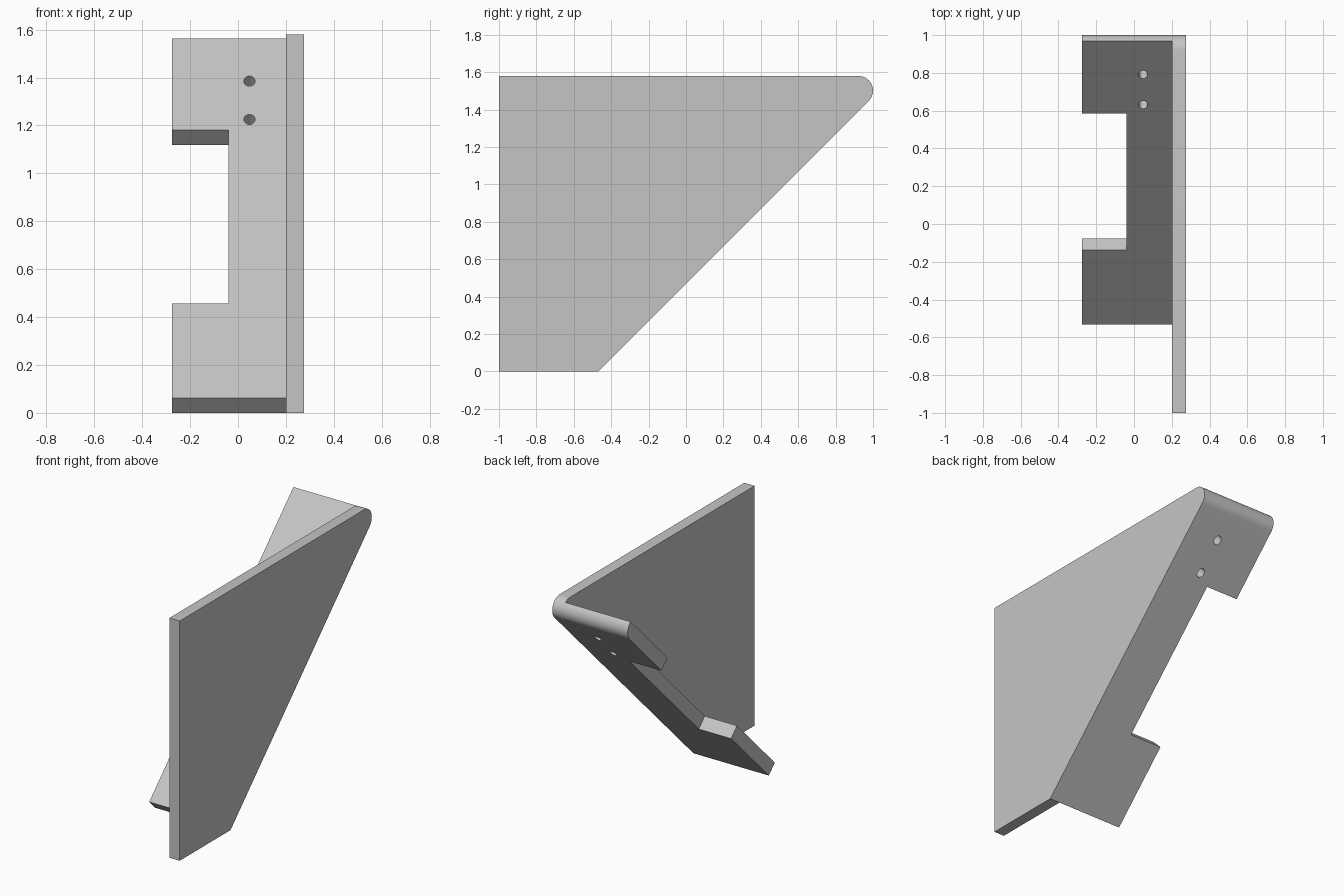
import bpy, bmesh, math
from mathutils import Matrix, Vector

cube = bpy.data.objects.get("Cube")
if cube:
    bpy.data.objects.remove(cube)

# Main dimensions
HALF_W = 0.275            # half of the overall width
PLATE_X = 0.2             # inner face of the side plate
NOTCH_X = -0.04           # depth of the cut between the two tabs
TOP = 1.58
FOOT_Y = -0.47            # where the sloping edge meets the bottom
THICK = 0.062             # flange thickness measured along y and z
R = 0.078                 # radius of the nose

grey = bpy.data.materials.new("Grey metal")
grey.use_nodes = True
colour = (0.56, 0.56, 0.56, 1)
grey.diffuse_color = colour
grey.node_tree.nodes["Principled BSDF"].inputs["Base Color"].default_value = colour


def add_object(name, bm):
    bmesh.ops.recalc_face_normals(bm, faces=bm.faces)
    mesh = bpy.data.meshes.new(name)
    bm.to_mesh(mesh)
    bm.free()
    mesh.materials.append(grey)
    ob = bpy.data.objects.new(name, mesh)
    bpy.context.collection.objects.link(ob)
    return ob


def prism(name, profile, x0, x1):
    """Extrude a (y, z) outline along x."""
    bm = bmesh.new()
    face = bm.faces.new([bm.verts.new((x0, y, z)) for y, z in profile])
    ext = bmesh.ops.extrude_face_region(bm, geom=[face])["geom"]
    verts = [v for v in ext if isinstance(v, bmesh.types.BMVert)]
    bmesh.ops.translate(bm, verts=verts, vec=(x1 - x0, 0, 0))
    return add_object(name, bm)


def pin(name, centre, axis, width, length):
    """Cylinder along axis, stretched to length up the slope."""
    bm = bmesh.new()
    bmesh.ops.create_cone(bm, cap_ends=True, segments=24, radius1=width / 2,
                          radius2=width / 2, depth=0.3)
    turn = Vector(axis).to_track_quat('Z', 'X').to_matrix().to_4x4()
    bm.transform(Matrix.Translation(centre) @ turn)
    slope = Vector((0, 1, 1)).normalized()
    for v in bm.verts:
        v.co += slope * (v.co - Vector(centre)).dot(slope) * (length / width - 1)
    return add_object(name, bm)


def cut(target, cutter):
    cutter.hide_render = True
    mod = target.modifiers.new("cut", 'BOOLEAN')
    mod.operation = 'DIFFERENCE'
    mod.solver = 'EXACT'
    mod.object = cutter
    bpy.context.view_layer.objects.active = target
    bpy.ops.object.modifier_apply(modifier=mod.name)
    bpy.data.objects.remove(cutter)


def on_slope(z, offset):
    """Point on the outer sloping face at height z, moved inward by offset."""
    return (z + FOOT_Y - offset, z + offset)


# Solid wedge with a rounded nose
arc = [math.radians(-45 + 135 * i / 18) for i in range(19)]
outline = [(-1, 0), (FOOT_Y, 0)]
outline += [(1 - R + R * math.cos(a), TOP - R + R * math.sin(a)) for a in arc]
outline += [(-1, TOP)]
bracket = prism("angle_bracket", outline, -HALF_W, HALF_W)

# Hollow it out, leaving the side plate and the sloping flange
hollow = [on_slope(0, -0.1), on_slope(0, THICK), on_slope(2, THICK),
          (-2, 2 + THICK), (-2, -0.1)]
cut(bracket, prism("hollow_cutter", hollow, -1, PLATE_X))

# Notch between the two tabs
notch = [on_slope(0.394, -0.1), on_slope(1.118, -0.1),
         on_slope(1.118, 0.2), on_slope(0.394, 0.2)]
cut(bracket, prism("notch_cutter", notch, -1, NOTCH_X))

# Screw holes through the flange
for x, z in [(-0.193, 1.385), (0.048, 1.385), (0.048, 1.225),
             (0.048, 0.387), (0.048, 0.228), (-0.217, 0.228)]:
    y, z = on_slope(z - THICK, THICK)
    cut(bracket, pin("hole_cutter", (x, y, z), (0, 1, -1), 0.047, 0.06))

# Mounting holes through the side plate
for z in (0.26, 1.32):
    cut(bracket, pin("hole_cutter", (0.24, -0.735, z), (1, 0, 0), 0.066, 0.066))

# Smooth the nose and holes, keep the edges sharp
bpy.ops.object.select_all(action='DESELECT')
bracket.select_set(True)
bpy.context.view_layer.objects.active = bracket
bpy.ops.object.shade_smooth_by_angle(angle=math.radians(30))
